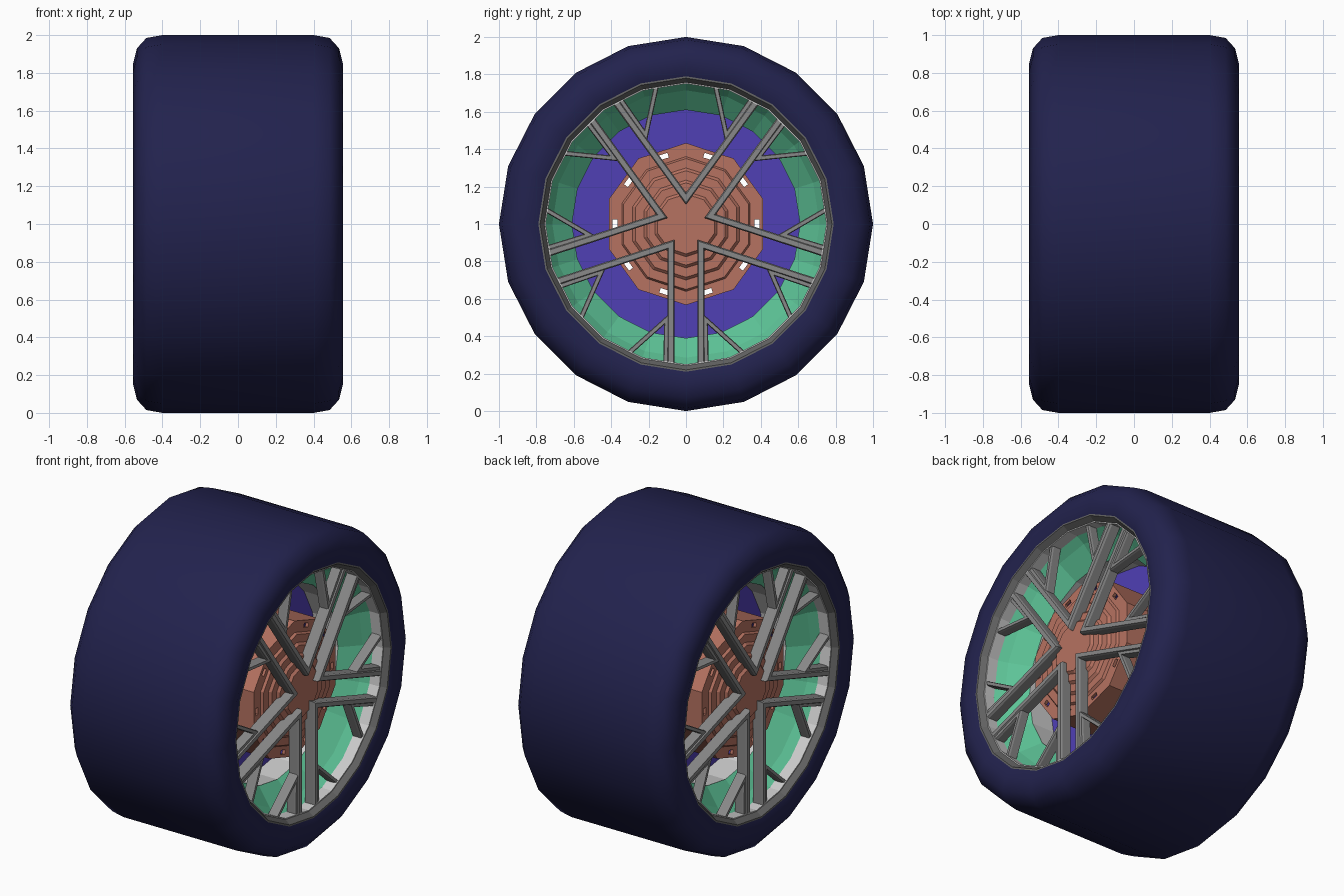
import bpy, bmesh
from math import cos, sin, pi, radians
from mathutils import Vector, Matrix

if "Cube" in bpy.data.objects:
    bpy.data.objects.remove(bpy.data.objects["Cube"])

CZ = 1.0  # axle height


def material(name, rgb):
    m = bpy.data.materials.new(name)
    m.diffuse_color = (*rgb, 1)
    m.use_nodes = True
    m.node_tree.nodes["Principled BSDF"].inputs["Base Color"].default_value = m.diffuse_color
    return m


NAVY = material("navy", (0.016, 0.016, 0.075))
GREEN = material("green", (0.11, 0.55, 0.31))
PURPLE = material("purple", (0.08, 0.05, 0.46))
COPPER = material("copper", (0.47, 0.17, 0.12))
WHITE = material("white", (0.85, 0.85, 0.85))
DARK = material("dark_grey", (0.13, 0.13, 0.13))
GREY = material("mid_grey", (0.25, 0.25, 0.25))


def finish(name, bm, mat=None, mirror=False):
    bmesh.ops.remove_doubles(bm, verts=bm.verts, dist=1e-5)
    bmesh.ops.recalc_face_normals(bm, faces=bm.faces)
    me = bpy.data.meshes.new(name)
    bm.to_mesh(me)
    bm.free()
    ob = bpy.data.objects.new(name, me)
    ob.location.z = CZ
    bpy.context.collection.objects.link(ob)
    if mat:
        me.materials.append(mat)
    if mirror:
        ob.modifiers.new("both_sides", 'MIRROR').use_axis = (True, False, False)
    return ob


def lathe(name, profile, sides, mat, mirror=False, start=0.0):
    """Spin a closed (x, radius) profile about the x axis."""
    bm = bmesh.new()
    rings = []
    for i in range(sides):
        a = start + 2 * pi * i / sides
        rings.append([bm.verts.new((x, r * cos(a), r * sin(a))) for x, r in profile])
    n = len(profile)
    for i in range(sides):
        p, q = rings[i], rings[(i + 1) % sides]
        for j in range(n):
            k = (j + 1) % n
            if profile[j][1] == 0 and profile[k][1] == 0:
                continue
            if profile[j][1] == 0:
                bm.faces.new((p[j], p[k], q[k]))
            elif profile[k][1] == 0:
                bm.faces.new((p[j], p[k], q[j]))
            else:
                bm.faces.new((p[j], p[k], q[k], q[j]))
    return finish(name, bm, mat, mirror)


def strip(bm, path, w_back, w_front, x0, x1):
    """Mitred bar with a trapezoid section along a path of (y, z) points."""
    pts = [Vector(p) for p in path]
    sections = []
    for i, p in enumerate(pts):
        d0 = (p - pts[i - 1]).normalized() if i else None
        d1 = (pts[i + 1] - p).normalized() if i < len(pts) - 1 else None
        d0, d1 = d0 or d1, d1 or d0
        n0, n1 = Vector((-d0.y, d0.x)), Vector((-d1.y, d1.x))
        m = (n0 + n1).normalized()
        m /= m.dot(n0)
        xm = x1 - 0.012
        sec = [(x0, -w_back), (x0, w_back), (xm, w_back),
               (x1, w_front), (x1, -w_front), (xm, -w_back)]
        sections.append([bm.verts.new((x, *(p + m * w / 2))) for x, w in sec])
    for a, b in zip(sections, sections[1:]):
        for j in range(6):
            k = (j + 1) % 6
            bm.faces.new((a[j], a[k], b[k], b[j]))
    bm.faces.new(sections[0])
    bm.faces.new(sections[-1][::-1])


# Tyre: smooth rounded shoulders, closed on the inside
half = [(0.40, 1.0), (0.485, 0.985), (0.535, 0.93), (0.555, 0.85), (0.535, 0.79), (0.50, 0.775)]
tyre = lathe("tyre", half + [(-x, r) for x, r in reversed(half)], 20, NAVY)
bpy.context.view_layer.objects.active = tyre
tyre.select_set(True)
bpy.ops.object.shade_smooth_by_angle(angle=radians(40))
tyre.select_set(False)

# Rim edge and barrel, stepping inward on both sides
lathe("rim_ring", [(0.44, 0.80), (0.535, 0.80), (0.535, 0.78), (0.50, 0.757), (0.44, 0.757)], 20, DARK, True)
lathe("outer_barrel", [(0.42, 0.75), (0.50, 0.75), (0.50, 0.765), (0.42, 0.765)], 20, WHITE, True)
lathe("barrel_step", [(0.28, 0.61), (0.38, 0.715), (0.43, 0.75), (0.43, 0.765), (0.28, 0.64)], 20, GREEN, True)
lathe("inner_barrel", [(-0.28, 0.612), (0.28, 0.612), (0.28, 0.64), (-0.28, 0.64)], 20, WHITE)

# Centre disc around the hub
lathe("centre_disc", [(-0.12, 0.41), (0.12, 0.41), (0.12, 0.62), (-0.12, 0.62)], 20, PURPLE)

# Hub: ten-sided hollow drum with terraced caps
hub = lathe("hub", [(0.46, 0), (0.46, 0.16), (0.445, 0.175), (0.445, 0.22), (0.43, 0.235),
                    (0.43, 0.285), (0.415, 0.30), (0.415, 0.35), (0.40, 0.36), (0.40, 0.433),
                    (0.08, 0.433), (0.08, 0.428), (0.38, 0.428), (0.38, 0)],
            10, COPPER, True, pi / 10)
lathe("hub_lining", [(-0.37, 0.427), (0.37, 0.427), (0.37, 0.42), (-0.37, 0.42)], 10, PURPLE, False, pi / 10)

# Ten vent slots cut straight through the hub
bm = bmesh.new()
for i in range(10):
    m = (Matrix.Rotation(i * pi / 5, 4, 'X') @ Matrix.Translation((0, 0.38, 0))
         @ Matrix.Diagonal((1.2, 0.026, 0.046, 1)))
    bmesh.ops.create_cube(bm, size=1, matrix=m)
cutter = finish("slot_cutter", bm)
cutter.hide_render = True
cutter.hide_viewport = True
cut = hub.modifiers.new("slots", 'BOOLEAN')
cut.operation = 'DIFFERENCE'
cut.solver = 'EXACT'
cut.object = cutter


def polar(along, off, a):
    return (along * cos(a) - off * sin(a), along * sin(a) + off * cos(a))


# Five V spokes whose neighbouring arms run in parallel pairs
bm = bmesh.new()
for i in range(5):
    a = radians(18 + 72 * i)
    lo, hi = a - radians(36), a + radians(36)
    apex = 0.08 / sin(radians(36))
    strip(bm, [polar(0.748, 0.08, lo), (apex * cos(a), apex * sin(a)), polar(0.748, -0.08, hi)],
          0.038, 0.026, 0.43, 0.50)
finish("spokes", bm, GREY, True)

# Small forks branching from each arm to the rim
bm = bmesh.new()
for i in range(5):
    a = radians(54 + 72 * i)
    for s in (-1, 1):
        strip(bm, [polar(0.742, s * 0.108, a), polar(0.51, s * 0.104, a), polar(0.685, s * 0.30, a)],
              0.026, 0.018, 0.43, 0.492)
finish("spoke_forks", bm, GREY, True)
